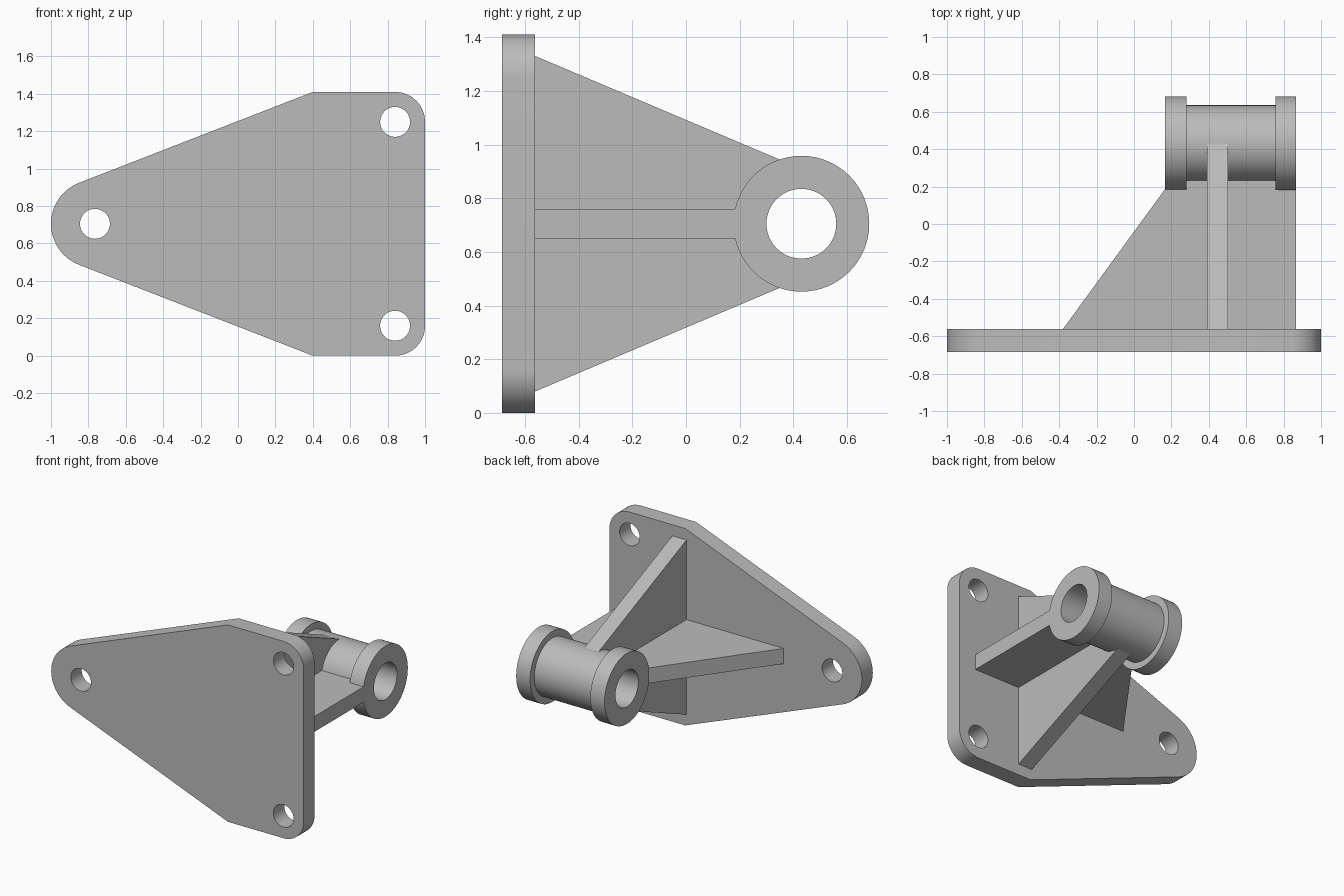
import bpy, bmesh
from math import pi, sin, cos, radians
from mathutils import Vector, Matrix

cube = bpy.data.objects.get("Cube")
if cube:
    bpy.data.objects.remove(cube, do_unlink=True)

MID = 0.705                        # height of the symmetry plane
PLATE_FRONT, PLATE_BACK = -0.685, -0.562
BORE_Y = 0.43                      # pivot tube axis position

metal = bpy.data.materials.new("grey metal")
metal.use_nodes = True
GREY = (0.5, 0.5, 0.5, 1)
metal.diffuse_color = GREY
metal.node_tree.nodes["Principled BSDF"].inputs["Base Color"].default_value = GREY


def finish(name, bm):
    """Turn a bmesh into a named, edge-sharp smooth object."""
    bmesh.ops.recalc_face_normals(bm, faces=bm.faces)
    mesh = bpy.data.meshes.new(name)
    bm.to_mesh(mesh)
    bm.free()
    mesh.materials.append(metal)
    obj = bpy.data.objects.new(name, mesh)
    bpy.context.collection.objects.link(obj)
    return obj


def smooth(obj):
    bpy.ops.object.select_all(action='DESELECT')
    obj.select_set(True)
    bpy.context.view_layer.objects.active = obj
    bpy.ops.object.shade_smooth_by_angle(angle=radians(30))


def prism(name, outline, offset):
    """Extrude a closed outline of 3D points along an offset."""
    bm = bmesh.new()
    face = bm.faces.new([bm.verts.new(p) for p in outline])
    ext = bmesh.ops.extrude_face_region(bm, geom=[face], use_keep_orig=True)
    verts = [g for g in ext["geom"] if isinstance(g, bmesh.types.BMVert)]
    bmesh.ops.translate(bm, verts=verts, vec=offset)
    return finish(name, bm)


def arc(cx, cz, r, start, end, steps):
    """Points on an arc, angles in degrees."""
    angles = [radians(start + (end - start) * i / steps) for i in range(steps + 1)]
    return [(cx + r * cos(a), cz + r * sin(a)) for a in angles]


# Mounting plate: rounded nose on the right, two rounded corners on the left
upper = [(0.40, MID)] + arc(-0.765, 0, 0.235, 111, 180, 16)
corner = arc(0.84, 0.545, 0.16, 0, 90, 16)
half = corner + upper
outline = half + [(x, -z) for x, z in reversed(half[:-1])]
plate = prism("mounting_plate", [(x, PLATE_FRONT, z + MID) for x, z in outline],
              Vector((0, PLATE_BACK - PLATE_FRONT, 0)))

# Bolt holes
for x, z in ((-0.765, 0), (0.84, 0.545), (0.84, -0.545)):
    bm = bmesh.new()
    bmesh.ops.create_cone(bm, cap_ends=True, segments=48, radius1=0.08, radius2=0.08, depth=0.5,
                          matrix=Matrix.Translation((x, PLATE_FRONT, z + MID)) @ Matrix.Rotation(pi / 2, 4, 'X'))
    cutter = finish("bolt_hole_cutter", bm)
    cutter.hide_render = True
    mod = plate.modifiers.new("bolt_hole", 'BOOLEAN')
    mod.operation, mod.solver, mod.object = 'DIFFERENCE', 'EXACT', cutter
    bpy.context.view_layer.objects.active = plate
    bpy.ops.object.modifier_apply(modifier=mod.name)
    bpy.data.objects.remove(cutter, do_unlink=True)
smooth(plate)

# Pivot tube: flanged bushing section spun around the x axis
BORE, TUBE, FLANGE = 0.13, 0.205, 0.253
section = [(0.167, BORE), (0.167, FLANGE), (0.28, FLANGE), (0.28, TUBE),
           (0.757, TUBE), (0.757, FLANGE), (0.867, FLANGE), (0.867, BORE)]
bm = bmesh.new()
verts = [bm.verts.new((x, BORE_Y, MID + r)) for x, r in section]
edges = [bm.edges.new((verts[i - 1], verts[i])) for i in range(len(verts))]
bmesh.ops.spin(bm, geom=verts + edges, cent=(0, BORE_Y, MID), axis=(1, 0, 0),
               angle=2 * pi, steps=64, use_merge=True)
bmesh.ops.remove_doubles(bm, verts=bm.verts, dist=1e-4)
smooth(finish("pivot_tube", bm))

# Horizontal web, stepped at the back to end inside the tube wall
web = [(-0.38, PLATE_BACK), (0.867, PLATE_BACK), (0.867, 0.183), (0.77, 0.183),
       (0.77, 0.26), (0.27, 0.26), (0.27, 0.188), (0.167, 0.188)]
prism("horizontal_web", [(x, y, MID - 0.055) for x, y in web], Vector((0, 0, 0.11)))

# Vertical rib, tapering from the plate to the tube and wrapping its front half
wrap = arc(BORE_Y, 0, 0.17, 90, 270, 24)
rib = [(PLATE_BACK, -0.625), (PLATE_BACK, 0.625), (BORE_Y, 0.205)] + wrap + [(BORE_Y, -0.205)]
prism("vertical_rib", [(0.39, y, z + MID) for y, z in rib], Vector((0.112, 0, 0)))
